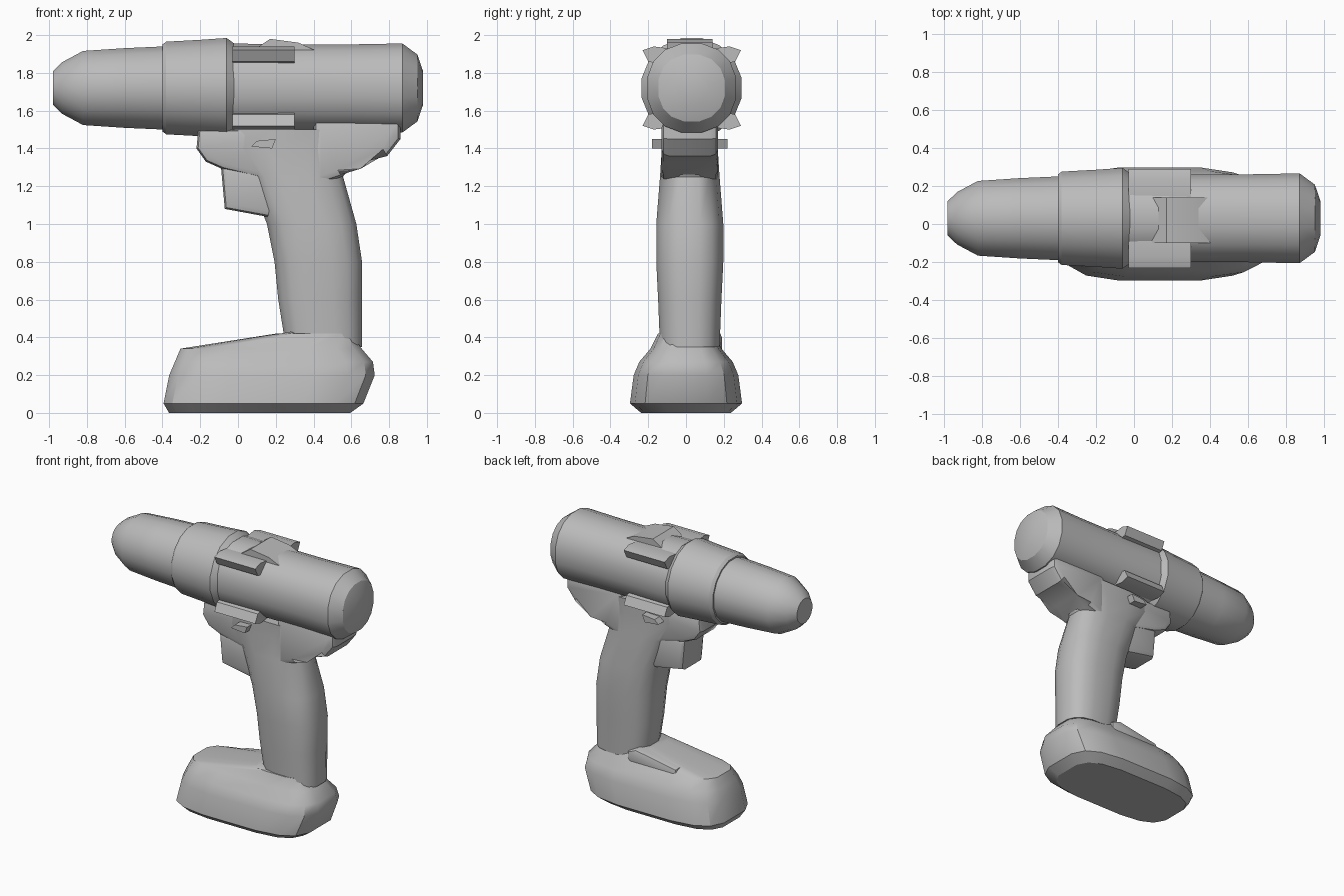
import bpy, bmesh, math

cube = bpy.data.objects.get("Cube")
if cube:
    bpy.data.objects.remove(cube, do_unlink=True)

tone = .5
grey = bpy.data.materials.new("plain_grey")
grey.use_nodes = True
grey.diffuse_color = (tone, tone, tone, 1)
grey.node_tree.nodes["Principled BSDF"].inputs["Base Color"].default_value = grey.diffuse_color

BARREL_Y, BARREL_Z = .03, 1.72
GRIP_Y = .02
SIDES = 16


def finish(name, bm):
    """Turn the finished bmesh into a shaded object."""
    bmesh.ops.recalc_face_normals(bm, faces=bm.faces)
    mesh = bpy.data.meshes.new(name)
    bm.to_mesh(mesh)
    bm.free()
    mesh.materials.append(grey)
    obj = bpy.data.objects.new(name, mesh)
    bpy.context.collection.objects.link(obj)
    bpy.ops.object.select_all(action='DESELECT')
    obj.select_set(True)
    bpy.context.view_layer.objects.active = obj
    bpy.ops.object.shade_smooth_by_angle(angle=math.radians(32))


def skin(name, rings):
    """Join rings of points into a closed shell."""
    bm = bmesh.new()
    loops = [[bm.verts.new(point) for point in ring] for ring in rings]
    for lower, upper in zip(loops, loops[1:]):
        count = len(lower)
        for i in range(count):
            j = (i + 1) % count
            bm.faces.new((lower[i], lower[j], upper[j], upper[i]))
    bm.faces.new(loops[0])
    bm.faces.new(loops[-1])
    return bm


def rounded_outline(power):
    """Unit outline: a circle at power two, squarer above it."""
    outline = []
    for i in range(SIDES):
        angle = math.tau * (i + .5) / SIDES
        c, s = math.cos(angle), math.sin(angle)
        outline.append((math.copysign(abs(c) ** (2 / power), c),
                        math.copysign(abs(s) ** (2 / power), s)))
    return outline


def barrel(name, sections, power=2):
    """Lathe-like part along x from pairs of position and radius."""
    outline = rounded_outline(power)
    rings = [[(x, BARREL_Y + radius * u, BARREL_Z + radius * v) for u, v in outline]
             for x, radius in sections]
    finish(name, skin(name, rings))


def column(name, centre_y, power, sections):
    """Upright part from height, front end, back end and half width."""
    outline = rounded_outline(power)
    rings = []
    for z, front, back, half in sections:
        middle, reach = (front + back) / 2, (back - front) / 2
        rings.append([(middle + reach * u, centre_y + half * v, z) for u, v in outline])
    finish(name, skin(name, rings))


def plate(name, half, bevel, points):
    """Side outline in x and z, extruded across the grip, with softened rims."""
    rings = [[(x, GRIP_Y + side * half, z) for x, z in points] for side in (-1, 1)]
    bm = skin(name, rings)
    if bevel:
        rims = [e for e in bm.edges if abs(e.verts[0].co.y - e.verts[1].co.y) < bevel]
        bmesh.ops.bevel(bm, geom=rims, offset=bevel, segments=2, profile=.5, affect='EDGES')
    finish(name, bm)


# Chuck, gear collar and motor housing share one axis
barrel("chuck", [(-.98, .09), (-.93, .14), (-.82, .2), (-.6, .215), (-.38, .225)])
barrel("gear_collar", [(-.4, .235), (-.38, .25), (-.2, .26), (-.06, .27), (-.02, .24)])
barrel("motor_housing", [(-.06, .24), (.3, .235), (.6, .235), (.87, .24), (.95, .18), (.98, .09)], 2.2)

# Four corner lugs on the housing, mirrored both ways
lug = [(.05, .2), (.2, .22), (.26, .2), (.23, .14), (.05, .1)]
for side, across in (("right", -1), ("left", 1)):
    for level, up in (("lower", -1), ("upper", 1)):
        ends = [[(x, BARREL_Y + across * y, BARREL_Z + up * z) for y, z in lug]
                for x in (-.03, .3)]
        name = f"{level}_{side}_lug"
        finish(name, skin(name, ends))

# Raised pad on top of the housing
plate("top_pad", .12, 0, [(.05, 1.9), (.17, 1.98), (.32, 1.96), (.45, 1.9)])

# Grip
column("grip", GRIP_Y, 2.7, [
    (.35, .25, .66, .16), (.6, .21, .66, .17), (.8, .19, .66, .18), (1, .15, .63, .18),
    (1.25, .05, .56, .16), (1.4, -.1, .64, .15), (1.5, -.1, .7, .15)])

# Neck below the gear collar, then the trigger
plate("front_neck", .13, .03, [(-.21, 1.5), (-.22, 1.4), (-.17, 1.33), (-.08, 1.29), (.3, 1.2), (.3, 1.5)])
plate("trigger", .12, .03, [(-.09, 1.3), (-.07, 1.08), (.2, 1.03), (.3, 1.05), (.3, 1.3)])

# Heel between grip and housing
plate("rear_heel", .15, .04, [(.4, 1.2), (.55, 1.25), (.63, 1.33), (.79, 1.36), (.86, 1.45), (.86, 1.55), (.4, 1.55)])

# Direction switch, poking out on both sides
plate("direction_switch", .2, 0, [(.07, 1.41), (.1, 1.44), (.2, 1.45), (.18, 1.4)])

# Battery and the latch shoulder on top of it
column("battery", 0, 3.6, [
    (0, -.37, .6, .24), (.05, -.4, .67, .3), (.2, -.37, .73, .28),
    (.27, -.34, .72, .25), (.34, -.31, .66, .19), (.42, .2, .6, .15)])
plate("battery_latch", .17, .03, [(-.06, .3), (-.05, .37), (.28, .43), (.35, .4), (.35, .3)])
